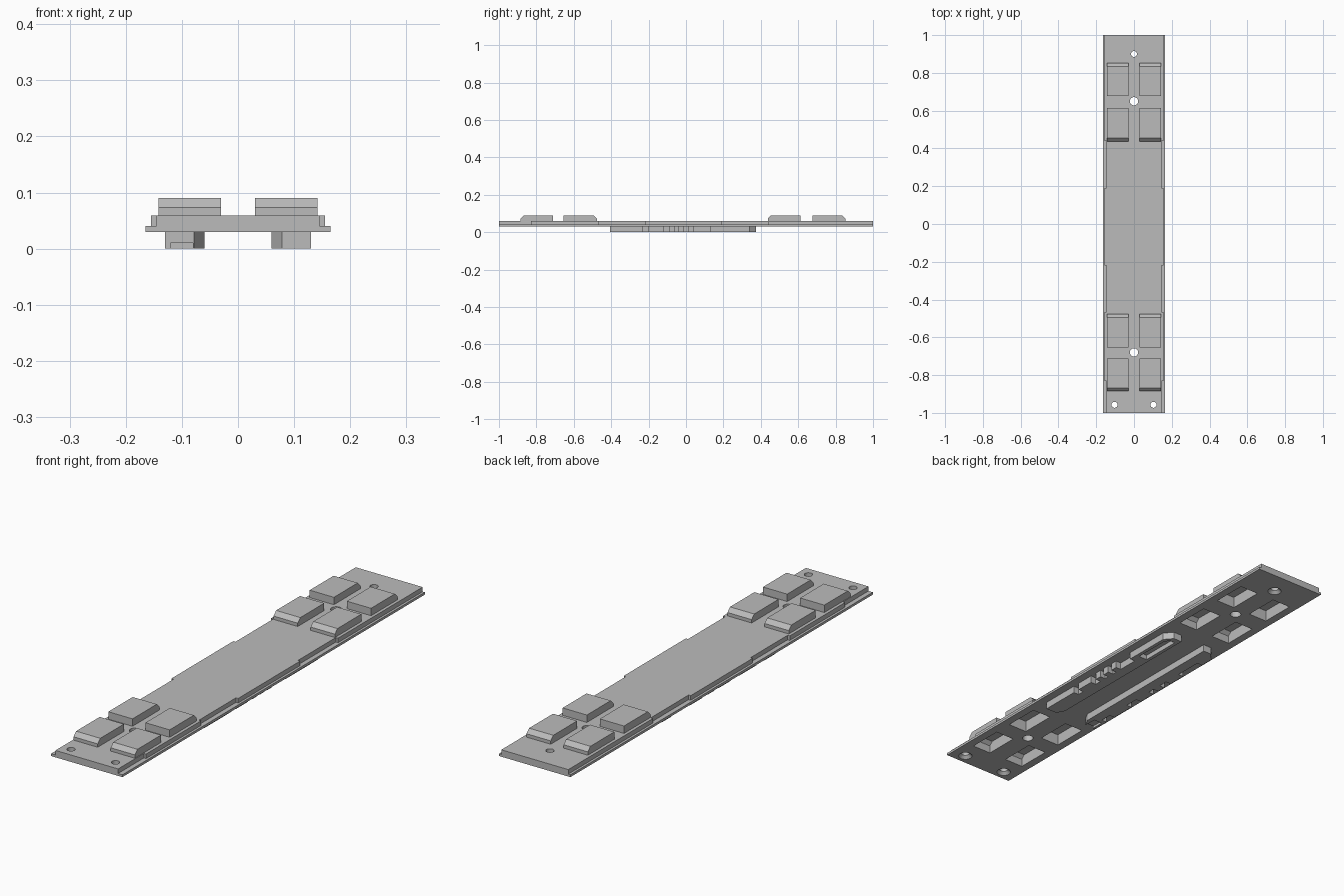
import bpy, bmesh, math
from mathutils import Vector

if "Cube" in bpy.data.objects:
    bpy.data.objects.remove(bpy.data.objects["Cube"], do_unlink=True)

grey = bpy.data.materials.new("plain grey")
grey.use_nodes = True
grey.diffuse_color = (0.5, 0.5, 0.5, 1)
grey.node_tree.nodes["Principled BSDF"].inputs["Base Color"].default_value = (0.5, 0.5, 0.5, 1)


def add_object(name, bm):
    bmesh.ops.recalc_face_normals(bm, faces=bm.faces)
    mesh = bpy.data.meshes.new(name)
    bm.to_mesh(mesh)
    bm.free()
    mesh.materials.append(grey)
    obj = bpy.data.objects.new(name, mesh)
    bpy.context.collection.objects.link(obj)
    return obj


def prism(name, outline, lo, hi, along="z"):
    """Extrude an outline: (x, y) points along z, or (y, z) points along x."""
    bm = bmesh.new()
    place = (lambda a, b: (a, b, lo)) if along == "z" else (lambda a, b: (lo, a, b))
    face = bm.faces.new([bm.verts.new(place(a, b)) for a, b in outline])
    step = Vector((0, 0, hi - lo)) if along == "z" else Vector((hi - lo, 0, 0))
    top = bmesh.ops.extrude_face_region(bm, geom=[face])
    verts = [v for v in top["geom"] if isinstance(v, bmesh.types.BMVert)]
    bmesh.ops.translate(bm, verts=verts, vec=step)
    return add_object(name, bm)


def cone(name, x, y, z, r_low, r_high, depth):
    bm = bmesh.new()
    bmesh.ops.create_cone(bm, cap_ends=True, segments=24, radius1=r_low,
                          radius2=r_high, depth=depth)
    bmesh.ops.translate(bm, verts=bm.verts, vec=(x, y, z))
    return add_object(name, bm)


def combine(target, tool, operation):
    """Apply a boolean and remove the tool."""
    tool.hide_render = True
    mod = target.modifiers.new(operation, "BOOLEAN")
    mod.operation = operation
    mod.solver = "EXACT"
    mod.object = tool
    bpy.context.view_layer.objects.active = target
    bpy.ops.object.modifier_apply(modifier=mod.name)
    bpy.data.objects.remove(tool, do_unlink=True)


def block(y0, y1, z0, z1, cut, chamfer_front):
    """Side outline of a pad with one chamfered top edge."""
    if chamfer_front:
        return [(y0, z0), (y1, z0), (y1, z1), (y0 + cut, z1), (y0, z1 - cut)]
    return [(y0, z0), (y1, z0), (y1, z1 - cut), (y1 - cut, z1), (y0, z1)]


# Thin flange across the whole footprint
deck = prism("deck_plate", [(-.165, -1), (.165, -1), (.165, 1), (-.165, 1)], .03, .04)

# Upper deck with stepped sides
bands = [(-1, -.83, .145), (-.83, -.465, .155), (-.465, -.22, .145),
         (-.22, .19, .155), (.19, .44, .145), (.44, 1, .155)]
side = [(w, y) for y0, y1, w in bands for y in (y0, y1)]
upper = prism("upper_deck", side + [(-x, y) for x, y in reversed(side)], .035, .059)
combine(deck, upper, "UNION")

# Raised pads, hollow underneath
pads = [(-.885, -.712, True), (-.655, -.477, False), (.438, .613, True), (.677, .852, False)]
for y0, y1, front in pads:
    for x0 in (-.142, .03):
        pad = prism("pad", block(y0, y1, .05, .09, .017, front), x0, x0 + .112, "x")
        combine(deck, pad, "UNION")
        hollow = prism("hollow", block(y0 + .012, y1 - .012, .02, .078, .015, front),
                       x0 + .012, x0 + .1, "x")
        combine(deck, hollow, "DIFFERENCE")

# Screw holes; the end ones are countersunk from below
holes = [(0, .9, .016, True), (0, .65, .022, False), (0, -.68, .022, False),
         (-.103, -.957, .016, True), (.103, -.957, .016, True)]
for x, y, r, sunk in holes:
    combine(deck, cone("hole", x, y, .05, r, r, .1), "DIFFERENCE")
    if sunk:
        combine(deck, cone("countersink", x, y, .034, .032, .016, .016), "DIFFERENCE")

# Underside rails: straight inner edge, notched outer edge
notches = {
    1: [(-.23, -.2), (-.12, -.09), (-.06, -.04), (-.01, .01), (.04, .13)],
    -1: [(-.33, -.28), (-.17, -.11), (-.03, .0), (.04, .08), (.16, .28)],
}
for sign, name in ((1, "left_rail"), (-1, "right_rail")):
    outer = [(.13, -.405)]
    for y0, y1 in notches[sign]:
        outer += [(.13, y0), (.105, y0), (.105, y1), (.13, y1)]
    outer += [(.13, .34), (.1, .375), (.06, .375), (.06, -.37), (.078, -.405)]
    rail = prism(name, [(sign * x, y) for x, y in outer], 0, .03)
    if sign > 0:
        # Shallow pocket near the back of the left rail
        pocket = prism("pocket", [(.075, .17), (.115, .17), (.115, .33), (.1, .35), (.075, .35)],
                       -.01, .02)
        combine(rail, pocket, "DIFFERENCE")
    else:
        # Low step at the front of the right rail
        step = prism("step", [(-.12, -.42), (-.08, -.42), (-.08, -.35), (-.12, -.35)], -.01, .01)
        combine(rail, step, "DIFFERENCE")
